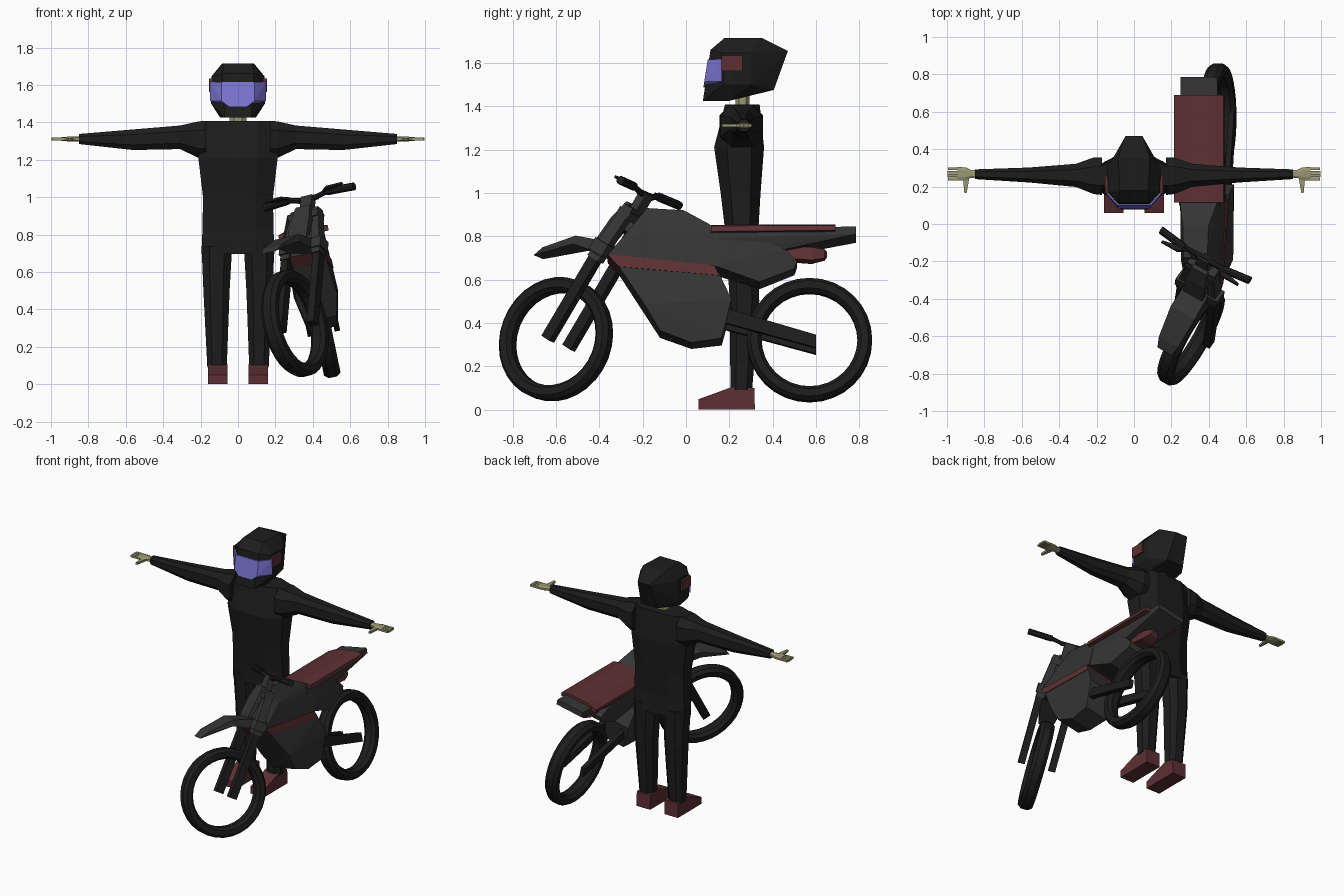
import bpy, bmesh, math
from mathutils import Matrix, Vector

if "Cube" in bpy.data.objects:
    bpy.data.objects.remove(bpy.data.objects["Cube"])

def mat(name, c):
    m = bpy.data.materials.new(name)
    m.diffuse_color = (*c, 1)
    m.use_nodes = True
    m.node_tree.nodes["Principled BSDF"].inputs["Base Color"].default_value = m.diffuse_color
    return m

BLACK = mat("black", (.012, .012, .012))
GREY = mat("dark_grey", (.035, .035, .035))
RED = mat("dark_red", (.11, .03, .033))
SKIN = mat("olive", (.32, .31, .17))
BLUE = mat("visor_blue", (.2, .18, .65))
I = Matrix.Identity(4)

def finish(name, bm, m, M=I):
    bmesh.ops.recalc_face_normals(bm, faces=bm.faces[:])
    me = bpy.data.meshes.new(name)
    bm.to_mesh(me)
    bm.free()
    ob = bpy.data.objects.new(name, me)
    ob.matrix_world = M
    me.materials.append(m)
    bpy.context.collection.objects.link(ob)
    return ob

def hull(name, pts, m, M=I):
    bm = bmesh.new()
    vs = [bm.verts.new(p) for p in pts]
    r = bmesh.ops.convex_hull(bm, input=vs)
    bmesh.ops.delete(bm, geom=[v for v in bm.verts if not v.link_faces], context='VERTS')
    bmesh.ops.dissolve_limit(bm, angle_limit=.03, verts=bm.verts[:], edges=bm.edges[:])
    return finish(name, bm, m, M)

def sym(name, prof, m, M=I):
    """Convex solid from (y, z, half width) points."""
    return hull(name, [(s * w, y, z) for y, z, w in prof for s in (-1, 1)], m, M)

def box(name, c, h, m, M=I):
    return hull(name, [(c[0] + a * h[0], c[1] + b * h[1], c[2] + d * h[2])
                       for a in (-1, 1) for b in (-1, 1) for d in (-1, 1)], m, M)

OCT = [(1, .5), (.5, 1), (-.5, 1), (-1, .5), (-1, -.5), (-.5, -1), (.5, -1), (1, -.5)]

def loft(name, rings, A, B, m, M=I):
    """Octagonal rings (centre, half size a, half size b) joined along a limb."""
    bm = bmesh.new()
    A, B = Vector(A), Vector(B)
    loops = [[bm.verts.new(Vector(c) + A * (p * a) + B * (q * b)) for p, q in OCT] for c, a, b in rings]
    for l0, l1 in zip(loops, loops[1:]):
        for i in range(8):
            j = (i + 1) % 8
            bm.faces.new((l0[i], l0[j], l1[j], l1[i]))
    bm.faces.new(loops[0])
    bm.faces.new(loops[-1])
    return finish(name, bm, m, M)

X, Y, Z = (1, 0, 0), (0, 1, 0), (0, 0, 1)

def tyre(name, M, n=32):
    bm = bmesh.new()
    loops = []
    for k in range(n):
        a = 2 * math.pi * k / n
        loops.append([bm.verts.new((.045 * p, (.255 + .034 * q) * math.cos(a), (.255 + .034 * q) * math.sin(a)))
                      for p, q in OCT])
    for k in range(n):
        l0, l1 = loops[k], loops[(k + 1) % n]
        for i in range(8):
            j = (i + 1) % 8
            bm.faces.new((l0[i], l0[j], l1[j], l1[i]))
    return finish(name, bm, BLACK, M)

# ---- rider ----
loft("torso", [((0, cy, z), hx, hy) for z, hx, cy, hy in
     [(.695, .195, .262, .078), (.83, .19, .257, .077), (1.0, .187, .252, .092),
      (1.21, .212, .245, .115), (1.407, .2, .26, .08)]], X, Y, BLACK)
loft("neck", [((0, .26, 1.39), .045, .032), ((0, .26, 1.5), .045, .032)], X, Y, SKIN)
for s, side in ((-1, "right"), (1, "left")):
    loft(side + "_leg", [((s * cx, cy, z), hx, hy) for z, cx, hx, cy, hy in
         [(.74, .113, .082, .262, .075), (.5, .115, .07, .27, .068), (.09, .112, .052, .255, .05)]], X, Y, BLACK)
    hull(side + "_boot", [(s * x, y, z) for x in (.055, .16) for y, z in
         ((.058, 0), (.058, .048), (.2, .1), (.225, .108), (.315, .1), (.318, 0))], RED)
    loft(side + "_arm", [((s * x, cy, cz), hy, hz) for x, cy, hy, cz, hz in
         [(.17, .255, .1, 1.31, .098), (.215, .258, .098, 1.308, .096), (.31, .26, .062, 1.32, .063),
          (.56, .262, .04, 1.307, .055), (.85, .266, .026, 1.311, .027)]], Y, Z, BLACK)
    loft(side + "_palm", [((s * x, .268, 1.311), hy, hz) for x, hy, hz in
         [(.84, .02, .015), (.875, .022, .013), (.9, .035, .013), (.943, .036, .01)]], Y, Z, SKIN)
    for k in range(4):
        box(f"{side}_finger_{k + 1}", (s * (.967 - .003 * abs(k - 1.5)), .241 + .018 * k, 1.311),
            (.031, .0075, .007), SKIN)
    hull(side + "_thumb", [(s * x, y, z) for x, y in ((.88, .25), (.915, .25), (.895, .165), (.907, .165))
                           for z in (1.303, 1.317)], SKIN)
    box(side + "_helmet_plate", (s * .142, .212, 1.598), (.012, .048, .036), RED)

# ---- helmet ----
sym("helmet", [(.078, 1.425, .07), (.113, 1.66, .085), (.178, 1.715, .075), (.35, 1.715, .085),
               (.17, 1.645, .138), (.3, 1.645, .142), (.47, 1.655, .045), (.405, 1.475, .065),
               (.17, 1.5, .144), (.3, 1.5, .142), (.2, 1.425, .095), (.32, 1.46, .095)], BLACK)
sym("visor", [(.08, 1.485, .05), (.085, 1.515, .088), (.1, 1.615, .088), (.165, 1.515, .15),
              (.165, 1.618, .15), (.17, 1.515, .1), (.17, 1.618, .1)], BLUE)

# ---- bike body, leaning towards the rider ----
LEAN = math.asin(.2)
BIKE = Matrix.Translation((.515, 0, 0)) @ Matrix.Rotation(-LEAN, 4, 'Y')

def panel(name, prof, m):
    # heights are those of the outer right edge, converted to the leaning frame
    return sym(name, [(y, (z - .2 * w) / .98, w) for y, z, w in prof], m, BIKE)

tyre("rear_wheel", BIKE @ Matrix.Translation((0, .57, .327)))
panel("tank", [(-.36, .715, .09), (-.2, .83, .1), (-.18, .93, .065), (-.01, .92, .07), (.11, .855, .1),
               (.15, .81, .11), (.15, .66, .114), (-.31, .66, .09)], GREY)
panel("side_stripe", [(-.362, .717, .094), (.13, .667, .12), (.155, .62, .12), (-.31, .66, .097)], RED)
panel("engine_cover", [(-.31, .66, .092), (.155, .625, .116), (.21, .51, .12), (.165, .33, .085),
                       (.025, .31, .075), (-.12, .365, .085), (-.19, .485, .112)], GREY)
panel("side_cover", [(.1, .81, .108), (.3, .81, .1), (.456, .74, .09), (.512, .685, .08), (.5, .65, .075),
                     (.34, .59, .085), (.13, .665, .11)], GREY)
panel("tail", [(.1, .835, .11), (.1, .79, .11), (.785, .845, .1), (.785, .81, .1), (.456, .74, .08),
               (.3, .75, .09)], GREY)
panel("seat", [(.115, .822, .135), (.115, .848, .135), (.69, .85, .135), (.69, .828, .135),
               (.115, .853, .07), (.69, .855, .07)], RED)
panel("tail_light", [(.45, .75, .045), (.45, .7, .045), (.58, .75, .045), (.58, .69, .045),
                     (.64, .74, .032), (.64, .70, .032), (.65, .73, .02), (.65, .71, .02)], RED)
for s, side in ((-1, "right"), (1, "left")):
    hull(side + "_swing_arm", [(s * x, y, z) for x in (.058, .088) for y, z in
         ((.15, .47), (.15, .40), (.6, .335), (.6, .275))], BLACK, BIKE)

# ---- steered front end: local x = bar direction, z = fork direction ----
u = Vector((.06, .39, .66)).normalized()
r = Vector((.85, -.48, .21))
r = (r - u * r.dot(u)).normalized()
ROT = Matrix((r, u.cross(r), u)).transposed().to_4x4()
FORK = Matrix.Translation((.315, -.575, .33)) @ ROT
tyre("front_wheel", Matrix.Translation((.305, -.6, .325)) @ ROT)
for s, side in ((-1, "right"), (1, "left")):
    box(side + "_fork_leg", (s * .1, 0, .2), (.022, .026, .23), BLACK, FORK)
    hull(side + "_fork_tube", [(s * x, y, z) for x0, x1, h, z in ((.07, .125, .032, .4), (.045, .085, .027, .69))
                               for x in (x0, x1) for y in (-h, h)], GREY, FORK)
    # handlebar halves, grips and levers
    loft(side + "_bar", [((0, 0, .77), .014, .014), ((s * .06, 0, .77), .014, .014)], Y, Z, BLACK, FORK)
    loft(side + "_bar_bend", [((s * .05, 0, .77), .013, .013), ((s * .13, -.008, .785), .013, .013)],
         Y, Z, BLACK, FORK)
    loft(side + "_grip", [((s * .12, -.008, .783), .019, .019), ((s * .28, .012, .787), .019, .019)],
         Y, Z, BLACK, FORK)
    hull(side + "_lever", [(s * x, y + d, z) for x, y in ((.1, -.015), (.14, -.045), (.24, -.045))
                           for d in (-.006, .006) for z in (.778, .79)], BLACK, FORK)
box("lower_clamp", (0, 0, .46), (.13, .04, .03), GREY, FORK)
box("upper_clamp", (0, 0, .65), (.09, .035, .02), GREY, FORK)
box("bar_riser", (0, 0, .715), (.035, .02, .065), GREY, FORK)
sym("front_plate", [(-.075, .48, .06), (-.045, .5, .06), (-.045, .7, .045), (-.02, .7, .045),
                    (-.065, .6, .06), (-.03, .6, .06)], GREY, FORK)
sym("fender_tip", [(-.33, .255, .045), (-.30, .31, .06), (-.17, .44, .075), (-.16, .40, .075)], GREY, FORK)
sym("fender_rear", [(-.17, .44, .075), (-.16, .40, .075), (-.03, .49, .07), (-.03, .43, .07)], GREY, FORK)
# steering head joining the fork to the tank
hull("steering_head", [(x, y, z) for x, y, z in ((.30, -.24, .78), (.40, -.24, .80), (.30, -.16, .92),
     (.39, -.16, .93), (.29, -.08, .8), (.41, -.08, .82), (.31, -.3, .82), (.39, -.3, .84))], GREY)
